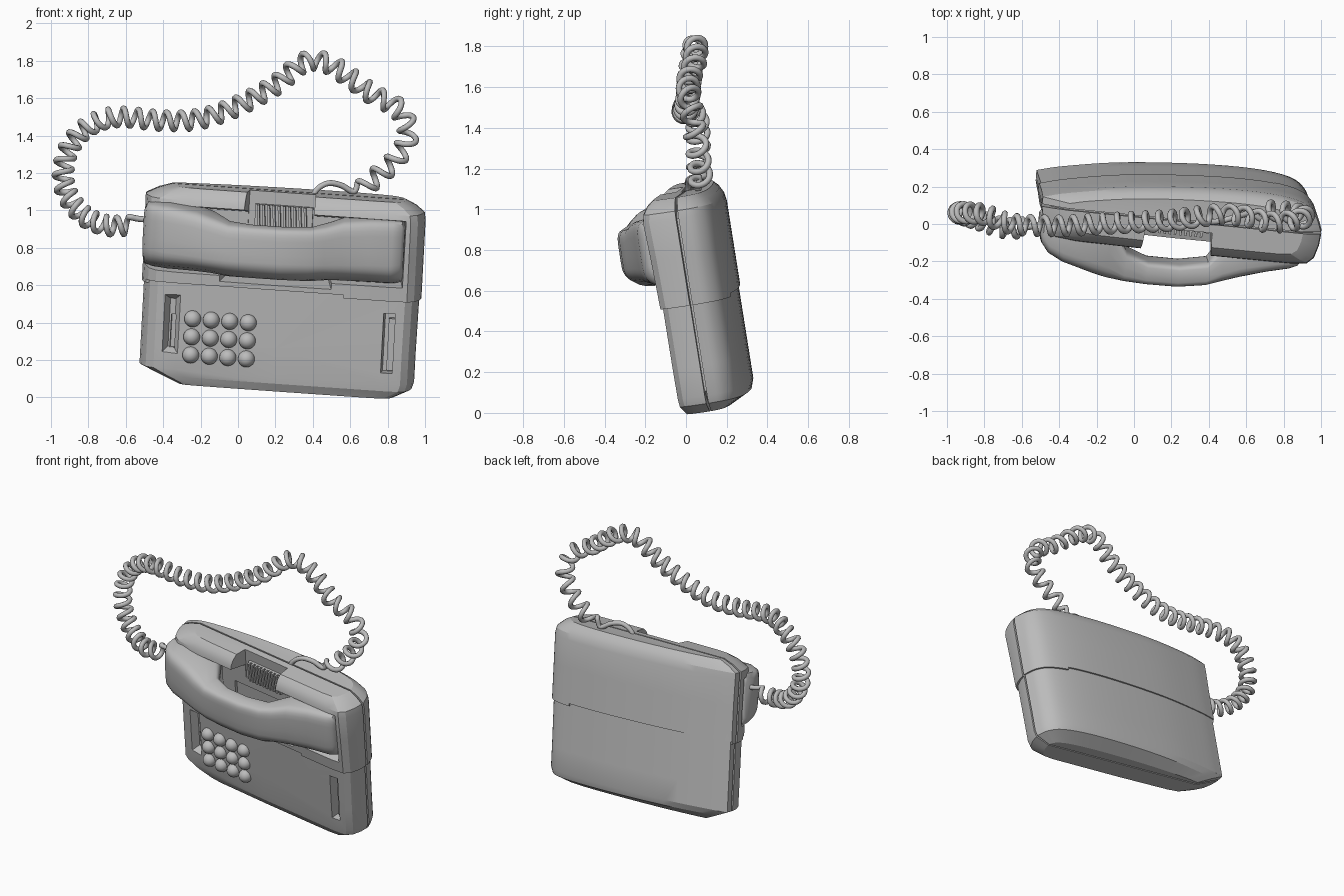
import bpy, bmesh, math
from mathutils import Vector, Matrix

if "Cube" in bpy.data.objects:
    bpy.data.objects.remove(bpy.data.objects["Cube"], do_unlink=True)

grey = bpy.data.materials.new("phone grey")
grey.use_nodes = True
COLOUR = (0.5, 0.5, 0.5, 1)
grey.diffuse_color = COLOUR
grey.node_tree.nodes["Principled BSDF"].inputs["Base Color"].default_value = COLOUR

# Tilted frame of the phone: u along the width, v up, w out of the front
U = Vector((1, -0.1, -0.07)).normalized()
W = U.cross(Vector((0.06, -0.16, 1))).normalized()
V = W.cross(U)
FRAME = Matrix((U, V, W)).transposed().to_4x4()
FRAME.translation = (0.235, 0.10, 0.58)


def select(ob):
    bpy.ops.object.select_all(action='DESELECT')
    ob.select_set(True)
    bpy.context.view_layer.objects.active = ob


def smooth(ob, angle):
    select(ob)
    bpy.ops.object.shade_smooth_by_angle(angle=math.radians(angle))


def finish(name, bm, angle):
    """Turn a bmesh in the phone's frame into a smooth shaded object."""
    bmesh.ops.recalc_face_normals(bm, faces=bm.faces)
    mesh = bpy.data.meshes.new(name)
    bm.to_mesh(mesh)
    bm.free()
    mesh.transform(FRAME)
    mesh.materials.append(grey)
    ob = bpy.data.objects.new(name, mesh)
    bpy.context.collection.objects.link(ob)
    smooth(ob, angle)
    return ob


def loft(name, rings, angle=35):
    """Skin a row of closed rings and cap both ends."""
    bm = bmesh.new()
    rows = [[bm.verts.new(p) for p in ring] for ring in rings]
    n = len(rows[0])
    for a, b in zip(rows, rows[1:]):
        for i in range(n):
            bm.faces.new((a[i], a[(i + 1) % n], b[(i + 1) % n], b[i]))
    bm.faces.new(rows[0])
    bm.faces.new(rows[-1])
    return finish(name, bm, angle)


def block(name, u0, u1, v0, v1, w0, w1, taper=0.0, lean=0.0):
    """Box whose rear face is inset by taper; lean slants its top along u."""
    def rect(w, t):
        return [(u0 + t, v0 + t, w), (u1 - t, v0 + t, w),
                (u1 - t + lean, v1 - t, w), (u0 + t + lean, v1 - t, w)]
    return loft(name, [rect(w0, taper), rect(w1, 0)])


def cut(ob, *args, **kw):
    cutter = block("cutter", *args, **kw)
    cutter.hide_render = True
    mod = ob.modifiers.new("cut", 'BOOLEAN')
    mod.operation, mod.object, mod.solver = 'DIFFERENCE', cutter, 'EXACT'
    select(ob)
    bpy.ops.object.modifier_apply(modifier=mod.name)
    bpy.data.objects.remove(cutter, do_unlink=True)
    smooth(ob, 20)


def spline(points, steps):
    """Catmull-Rom curve through the points."""
    p = [Vector(q) for q in points]
    p = [2 * p[0] - p[1]] + p + [2 * p[-1] - p[-2]]
    out = []
    for a, b, c, d in zip(p, p[1:], p[2:], p[3:]):
        for s in range(steps):
            t = s / steps
            out.append(0.5 * (2 * b + (c - a) * t + (2 * a - 5 * b + 4 * c - d) * t * t
                              + (3 * b - a - 3 * c + d) * t ** 3))
    return out + [p[-2]]


def shell(name, profile, levels):
    """Stack a plan profile; each level is (v, left scale, right scale, depth scale)."""
    return loft(name, [[(u * (sl if u < 0 else sr), v, w * sw) for u, w in profile]
                       for v, sl, sr, sw in levels], 20)


# Plan profiles of the front and back housings
back = spline([(-0.75, -0.045, 0), (-0.61, -0.08, 0), (-0.3, -0.132, 0), (0.1, -0.165, 0),
               (0.42, -0.17, 0), (0.62, -0.145, 0), (0.71, -0.09, 0), (0.75, -0.01, 0)], 4)
back = [(-0.75, -0.006)] + [tuple(q[:2]) for q in back] + [(0.75, -0.006)]
front = [(-0.75, 0.006), (-0.735, 0.06), (-0.705, 0.115), (-0.66, 0.142), (-0.55, 0.152),
         (0, 0.158), (0.6, 0.156), (0.69, 0.148), (0.725, 0.12), (0.745, 0.06), (0.75, 0.006)]


def lower(mid, corner, edge):
    return [(0.022, 0.99, 0.985, 1), (-0.3, 0.99, 0.98, 1), (-0.45, 0.99, 0.98, mid),
            (-0.49, 0.87, 0.965, corner), (-0.535, 0.73, 0.85, edge)]


def upper(low, high):
    return [(0, 1.005, 1, low), (0.25, 1.005, 1, (low + high) / 2), (0.43, 1.01, 1, high),
            (0.47, 1.01, 0.99, high * 0.95), (0.505, 0.92, 0.93, high * 0.84),
            (0.53, 0.82, 0.86, high * 0.68)]


upper_back = shell("upper_back", back, upper(1.06, 1.06))
shell("lower_back", back, lower(1, 0.92, 0.4))
upper_front = shell("upper_front", front, upper(1.08, 1.2))
lower_front = shell("lower_front", front, lower(0.99, 0.97, 0.83))
# Inner core showing through the seams
shell("core", [(-0.72, -0.02), (0.72, -0.02), (0.72, 0.03), (-0.72, 0.03)],
      [(-0.5, 0.8, 0.85, 1), (-0.43, 0.98, 0.98, 1), (0.43, 0.98, 0.98, 1), (0.5, 0.85, 0.85, 1)])

# Notched step between the upper and lower housings
cut(upper_front, -0.9, 0.35, -0.1, 0.018, 0.1, 0.3)
cut(upper_back, -0.9, 0.5, -0.1, 0.018, -0.3, -0.04)

# Handset cradle, open at the cord end of the phone
cut(upper_front, -1.0, 0.69, 0.05, 0.465, 0.055, 0.3, taper=0.05)
cut(upper_front, -0.215, 0.18, 0.3, 0.7, 0.05, 0.3, taper=0.02)
cut(upper_front, -0.34, 0.3, 0.025, 0.3, 0.04, 0.25, taper=0.05)
block("rib_panel", -0.16, 0.15, 0.34, 0.46, 0.05, 0.065)
for i in range(10):
    u = -0.14 + i * 0.028
    block("speaker_rib", u, u + 0.013, 0.33, 0.46, 0.05, 0.09, lean=-0.01)

# Finger wells on the lower panel
cut(lower_front, 0.565, 0.635, -0.395, -0.065, 0.08, 0.3, taper=0.006)
block("card_slot_insert", 0.595, 0.635, -0.38, -0.1, 0.075, 0.12)
cut(lower_front, -0.64, -0.5, -0.39, -0.02, 0.1, 0.2, taper=0.055)
cut(lower_front, -0.575, -0.55, -0.34, -0.16, 0.07, 0.25)

# Dial buttons
for row in range(3):
    for col in range(4):
        bm = bmesh.new()
        at = Matrix.Translation((-0.455 + 0.1 * col, -0.17 - 0.098 * row, 0.155))
        bmesh.ops.create_uvsphere(bm, u_segments=20, v_segments=12, radius=0.045, matrix=at)
        finish("dial_button", bm, 60)

# Handset: (u, low v, high v, rear w, front w)
sections = [(-0.745, 0.13, 0.41, 0.08, 0.17), (-0.73, 0.095, 0.44, 0.06, 0.22),
            (-0.69, 0.085, 0.45, 0.05, 0.27), (-0.61, 0.08, 0.455, 0.05, 0.31),
            (-0.45, 0.08, 0.44, 0.05, 0.355), (-0.37, 0.08, 0.42, 0.08, 0.375),
            (-0.27, 0.085, 0.39, 0.22, 0.388), (-0.15, 0.09, 0.385, 0.265, 0.393),
            (0.02, 0.09, 0.385, 0.265, 0.39), (0.17, 0.09, 0.39, 0.235, 0.365),
            (0.25, 0.085, 0.405, 0.11, 0.335), (0.34, 0.08, 0.435, 0.05, 0.30),
            (0.48, 0.08, 0.445, 0.05, 0.255), (0.6, 0.08, 0.445, 0.05, 0.225),
            (0.645, 0.09, 0.44, 0.055, 0.205), (0.66, 0.12, 0.41, 0.07, 0.18)]


def rounded(u, v0, v1, w0, w1, n=28):
    """Rounded box ring that narrows toward the front."""
    ring = []
    for i in range(n):
        a = 2 * math.pi * i / n
        c, s = math.cos(a), math.sin(a)
        c = math.copysign(abs(c) ** 0.4, c)
        s = math.copysign(abs(s) ** 0.4, s)
        narrow = ((s + 1) / 2) ** 2 * (0.07 if c < 0 else 0.01)
        ring.append((u, (v0 + v1) / 2 + c * ((v1 - v0) / 2 - narrow),
                     (w0 + w1) / 2 + s * (w1 - w0) / 2))
    return ring


loft("handset", [rounded(*s) for s in sections], 45)


def tube(name, points, radius):
    curve = bpy.data.curves.new(name, 'CURVE')
    curve.dimensions = '3D'
    curve.bevel_depth, curve.bevel_resolution, curve.use_fill_caps = radius, 2, True
    line = curve.splines.new('POLY')
    line.points.add(len(points) - 1)
    for pt, co in zip(line.points, points):
        pt.co = (*co, 1)
    curve.materials.append(grey)
    ob = bpy.data.objects.new(name, curve)
    bpy.context.collection.objects.link(ob)
    select(ob)
    bpy.ops.object.convert(target='MESH')
    smooth(bpy.context.view_layer.objects.active, 60)


# Coiled cord wound around a sagging path, looser toward the far end
path = spline([(-0.58, -0.02, 0.92), (-0.7, -0.02, 0.92), (-0.82, 0.02, 0.97), (-0.91, 0.05, 1.08),
               (-0.935, 0.06, 1.2), (-0.9, 0.06, 1.34), (-0.8, 0.05, 1.45), (-0.65, 0, 1.5),
               (-0.4, -0.01, 1.48), (-0.2, 0, 1.49), (0, 0.01, 1.56), (0.2, 0.02, 1.67),
               (0.35, 0.04, 1.79), (0.47, 0.05, 1.79), (0.6, 0.04, 1.71), (0.72, 0.01, 1.62),
               (0.86, 0.02, 1.54), (0.91, 0.04, 1.4), (0.84, 0.06, 1.27),
               (0.74, 0.07, 1.18), (0.67, 0.07, 1.12)], 60)
length = sum((b - a).length for a, b in zip(path, path[1:]))
coil, travelled = [], 0.0
for a, b in zip(path, path[1:]):
    f = travelled / length
    turn = 2 * math.pi * (48 * f - 9 * f * f)
    side = Vector((0, 1, 0)).cross(b - a).normalized()
    other = (b - a).normalized().cross(side)
    coil.append(a + 0.046 * (side * math.cos(turn) + other * math.sin(turn)))
    travelled += (b - a).length
lead = spline([(-0.46, 0, 0.95), (-0.53, -0.01, 0.955), coil[0]], 6)[:-1]
tail = spline([coil[-1], (0.62, 0.06, 1.1), (0.55, 0.04, 1.135), (0.48, 0.02, 1.145),
               (0.42, 0.01, 1.11), (0.39, 0.01, 1.05)], 6)[1:]
tube("coiled_cord", lead + coil + tail, 0.016)
